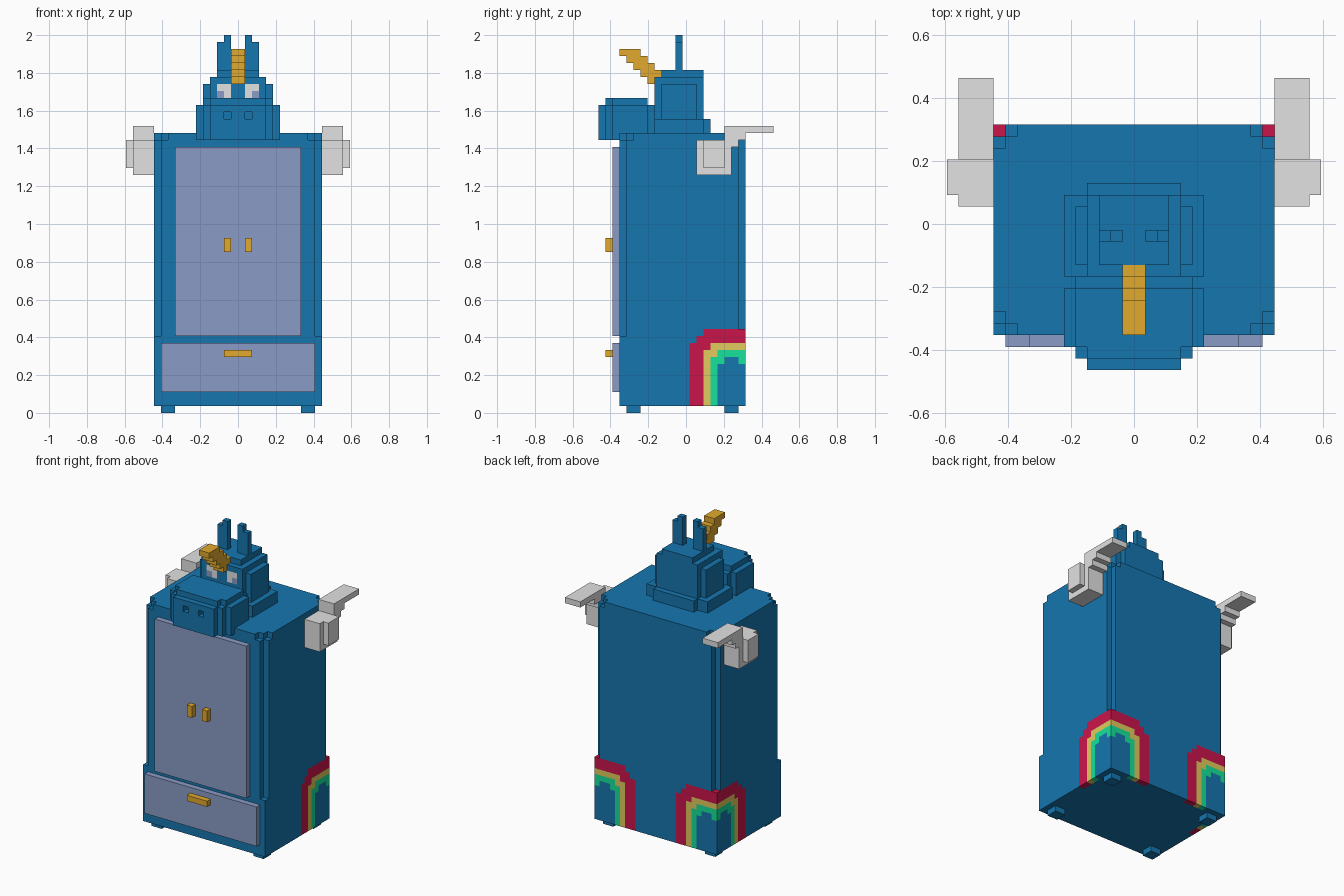
import bpy, bmesh
from mathutils import Vector

old = bpy.data.objects.get("Cube")
if old:
    bpy.data.objects.remove(old, do_unlink=True)

U = 2 / 54        # size of one block
DEPTH = 12.5      # blocks from the front limit to the centre


def material(name, colour):
    m = bpy.data.materials.new(name)
    m.use_nodes = True
    m.diffuse_color = (*colour, 1)
    m.node_tree.nodes["Principled BSDF"].inputs["Base Color"].default_value = (*colour, 1)
    return m


blue = material("blue", (.0075, .18, .43))
lilac = material("lilac", (.255, .33, .57))
white = material("white", (.76, .76, .76))
gold = material("gold", (.76, .4, .026))
red = material("red", (.6, .0075, .07))
yellow = material("yellow", (.76, .6, .11))
green = material("green", (.008, .76, .32))


def box(x, y, z):
    """Set of block cells filling the given ranges."""
    return {(i, j, k) for i in range(*x) for j in range(*y) for k in range(*z)}


def mid(half, y, z):
    return box((-half, half), y, z)


def pair(x, y, z):
    """The same box on both sides of the centre."""
    return box(x, y, z) | box((-x[1], -x[0]), y, z)


AXES = [Vector(a) for a in ((1, 0, 0), (0, 1, 0), (0, 0, 1))]


def build(name, cells, mats, rule=None):
    """Skin the outside of a set of blocks and merge flat areas."""
    bm = bmesh.new()
    corners = {}

    def vert(p):
        key = tuple(round(c) for c in p)
        if key not in corners:
            corners[key] = bm.verts.new((key[0] * U, (key[1] - DEPTH) * U, key[2] * U))
        return corners[key]

    for cell in cells:
        base = Vector(cell)
        for a in range(3):
            n, u, v = AXES[a], AXES[(a + 1) % 3], AXES[(a + 2) % 3]
            for side in (0, 1):
                step = n if side else -n
                if tuple(int(c) for c in base + step) in cells:
                    continue
                o = base + n * side
                loop = [o, o + u, o + u + v, o + v]
                if not side:
                    loop.reverse()
                f = bm.faces.new([vert(p) for p in loop])
                f.material_index = rule(*cell) if rule else 0
    bmesh.ops.dissolve_limit(bm, angle_limit=.01, verts=bm.verts[:],
                             edges=bm.edges[:], delimit={'MATERIAL'})
    mesh = bpy.data.meshes.new(name)
    bm.to_mesh(mesh)
    bm.free()
    for m in mats:
        mesh.materials.append(m)
    ob = bpy.data.objects.new(name, mesh)
    bpy.context.collection.objects.link(ob)
    return ob


# Cabinet with notched upright corners
cabinet = mid(12, (3, 21), (1, 40))
cabinet -= pair((11, 12), (3, 4), (11, 40)) | pair((11, 12), (20, 21), (12, 40))
for row, inner in ((3, 4), (20, 19)):
    cabinet -= pair((10, 11), (row, row + 1), (39, 40))
    cabinet -= pair((11, 12), (inner, inner + 1), (39, 40))

# Rainbow arches wrapped round the rear corners: band heights by distance from corner
ARCHES = [(0, [7, 8, 8, 7]), (3, [9, 9, 9, 9, 8]),
          (2, [10] * 5 + [9]), (1, [12] * 6 + [11, 10])]


def arch(i, j, k):
    dx = 11 - i if i >= 0 else i + 12
    dy = 20 - j
    if min(dx, dy) > 0:
        return 0
    for index, heights in ARCHES:
        if dx + dy < len(heights) and k < heights[dx + dy]:
            return index
    return 0


build("cabinet", cabinet, [blue, red, yellow, green], arch)
build("feet", pair((9, 11), (4, 6), (0, 1)) | pair((9, 11), (18, 20), (0, 1)), [blue])

# Doors, drawer and handles
build("doors", mid(9, (2, 3), (11, 38)), [lilac])
build("drawer", mid(11, (2, 3), (3, 10)), [lilac])
build("door_knobs", pair((1, 2), (1, 2), (23, 25)), [gold])
build("drawer_handle", mid(2, (1, 2), (8, 9)), [gold])

# Head on a collar, with stepped crown and coloured eyes
head = mid(6, (8, 15), (40, 42)) | mid(4, (15, 16), (40, 42))
head |= mid(5, (9, 14), (42, 47)) | mid(4, (8, 15), (42, 48)) | mid(3, (9, 15), (48, 49))


def eyes(i, j, k):
    side = i if i >= 0 else -i - 1
    if j == 8 and side in (1, 2) and k in (45, 46):
        return 2 if side == 2 and k == 45 else 1
    return 0


build("head", head, [blue, white, lilac], eyes)

# Snout with sunken nostrils
snout = mid(6, (2, 7), (39, 44)) | mid(5, (1, 8), (39, 44)) | mid(4, (0, 1), (39, 44))
snout |= mid(5, (2, 7), (44, 45)) | mid(4, (1, 2), (44, 45))
snout -= pair((1, 2), (0, 1), (42, 43))
build("snout", snout, [blue])

# Ears
build("ears", pair((1, 3), (11, 12), (49, 53)) | pair((1, 2), (11, 12), (53, 54)), [blue])

# Horn leaning forward in steps
horn = set()
for s in range(5):
    horn |= mid(1, (3 + s, min(6 + s, 9)), (51 - s, 52 - s))
build("horn", horn, [gold])

# Wings sweeping backwards
wings = pair((12, 15), (14, 19), (34, 38)) | pair((12, 15), (14, 20), (38, 39))
wings |= pair((12, 15), (18, 21), (39, 40)) | pair((12, 15), (18, 25), (40, 41))
wings |= pair((15, 16), (15, 18), (35, 39))
build("wings", wings, [white])
